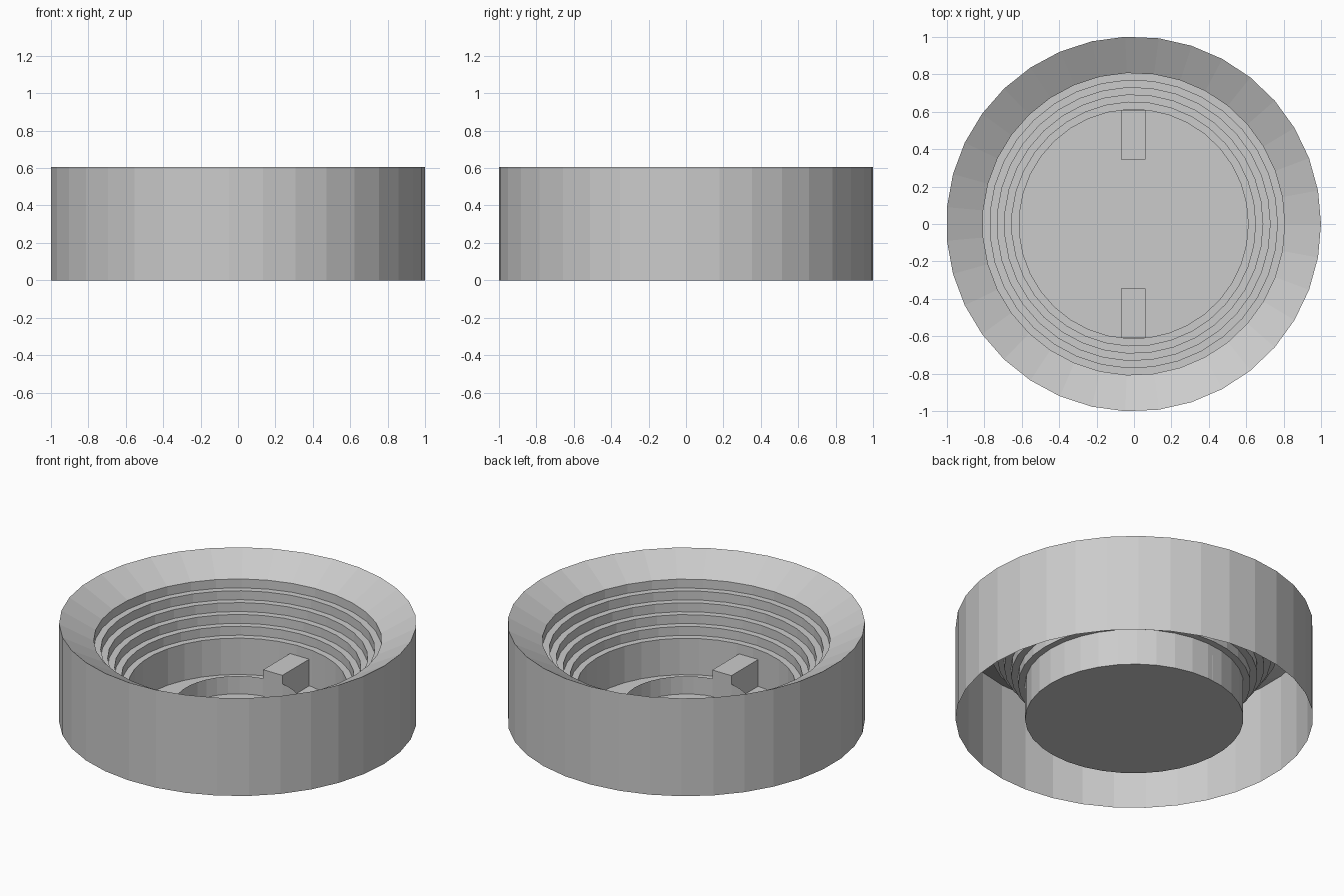
import bpy, bmesh, math

if "Cube" in bpy.data.objects:
    bpy.data.objects.remove(bpy.data.objects["Cube"])

SEG = 35                      # low-poly side count
OFFSET_X = -0.002             # odd side count shifts the bounding box slightly


def make_object(name, bm):
    mesh = bpy.data.meshes.new(name)
    bm.to_mesh(mesh)
    bm.free()
    obj = bpy.data.objects.new(name, mesh)
    bpy.context.collection.objects.link(obj)
    return obj


def revolve(name, profile, cap=False):
    """Turn an (r, z) profile round the z axis as an open sheet."""
    bm = bmesh.new()
    rings = []
    for r, z in profile:
        rings.append([bm.verts.new((r * math.cos(2 * math.pi * i / SEG) + OFFSET_X,
                                    r * math.sin(2 * math.pi * i / SEG), z))
                      for i in range(SEG)])
    for a, b in zip(rings, rings[1:]):
        for i in range(SEG):
            j = (i + 1) % SEG
            bm.faces.new((a[i], a[j], b[j], b[i]))
    if cap:
        bm.faces.new(rings[-1])
    return make_object(name, bm)


def box(name, x0, x1, y0, y1, z0, z1):
    bm = bmesh.new()
    bmesh.ops.create_cube(bm, size=1)
    for v in bm.verts:
        v.co = (x1 if v.co.x > 0 else x0,
                y1 if v.co.y > 0 else y0,
                z1 if v.co.z > 0 else z0)
    return make_object(name, bm)


# Outer wall, sloping rim, five tiers, pit wall and floor
rim_r, rim_z = 0.807, 0.5
tread, riser, tiers = 0.039, 0.055, 5
profile = [(1.001, 0.0), (1.001, 0.605), (rim_r, rim_z)]
for k in range(tiers):
    z = rim_z - (k + 1) * riser
    profile += [(rim_r - k * tread, z), (rim_r - (k + 1) * tread, z)]
profile.append((rim_r - tiers * tread, 0.0))
revolve("stepped_bowl", profile, cap=True)

# Thin low ring standing on the floor
revolve("inner_ring", [(0.355, 0.0), (0.355, 0.11)])

# Blocks bridging the ring and the pit wall on both sides
for name, side in (("back_block", 1), ("front_block", -1)):
    ya, yb = sorted((side * 0.345, side * 0.607))
    box(name, -0.069, 0.062, ya, yb, 0.0, 0.165)
